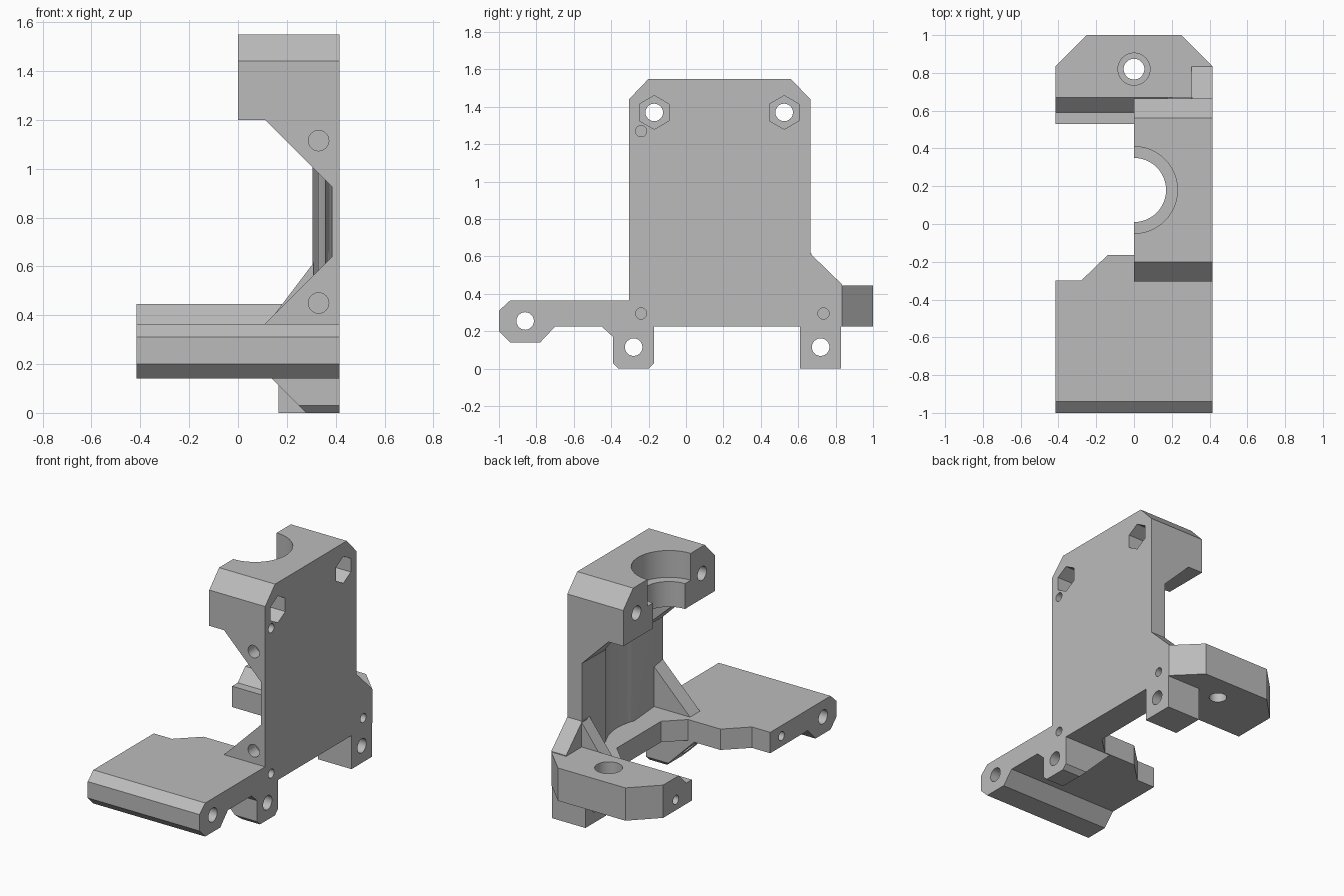
import bpy, bmesh
from math import cos, sin, pi, radians
from mathutils import Vector

if "Cube" in bpy.data.objects:
    bpy.data.objects.remove(bpy.data.objects["Cube"], do_unlink=True)

grey = bpy.data.materials.new("plain_grey")
grey.use_nodes = True
grey.diffuse_color = (0.5, 0.5, 0.5, 1)
grey.node_tree.nodes["Principled BSDF"].inputs["Base Color"].default_value = (0.5, 0.5, 0.5, 1)


def prism(name, axis, outline, lo, hi):
    """Extrude a 2D outline along an axis; the outline uses the other two axes in order."""
    def place(p, d):
        c = list(p)
        c.insert("xyz".index(axis), d)
        return Vector(c)
    bm = bmesh.new()
    face = bm.faces.new([bm.verts.new(place(p, lo)) for p in outline])
    top = bmesh.ops.extrude_face_region(bm, geom=[face])["geom"]
    move = place((0, 0), hi - lo)
    bmesh.ops.translate(bm, vec=move, verts=[v for v in top if isinstance(v, bmesh.types.BMVert)])
    bmesh.ops.recalc_face_normals(bm, faces=bm.faces)
    mesh = bpy.data.meshes.new(name)
    bm.to_mesh(mesh)
    bm.free()
    mesh.materials.append(grey)
    obj = bpy.data.objects.new(name, mesh)
    bpy.context.collection.objects.link(obj)
    return obj


def ring(u, v, r, sides=48):
    """Polygon outline; six sides give a nut shape with a corner upwards."""
    return [(u + r * sin(2 * pi * i / sides), v + r * cos(2 * pi * i / sides)) for i in range(sides)]


def cut(parts, axis, outline, lo, hi):
    cutter = prism("cutter", axis, outline, lo, hi)
    cutter.hide_render = True
    for part in parts:
        bpy.ops.object.select_all(action='DESELECT')
        bpy.context.view_layer.objects.active = part
        part.select_set(True)
        mod = part.modifiers.new("cut", 'BOOLEAN')
        mod.operation = 'DIFFERENCE'
        mod.solver = 'EXACT'
        mod.object = cutter
        bpy.ops.object.modifier_apply(modifier=mod.name)
    bpy.data.objects.remove(cutter, do_unlink=True)


SIDE = 0.415           # outer side face
FRONT, BACK = -0.305, 0.665
BORE_Y = 0.18

# Upper clamp block and the tapered side wall under it
block = prism("clamp_block", "x", [(FRONT, 1.2), (BACK, 1.2), (BACK, 1.44), (0.56, 1.55),
                                   (-0.2, 1.55), (FRONT, 1.44)], 0, SIDE)
wall = prism("side_wall", "z", [(SIDE, FRONT), (0.385, FRONT), (0.305, BACK), (SIDE, BACK)], 0.225, 1.2)

# Sloped supports above and below the opening
upper_slope = prism("upper_slope", "y", [(0.11, 1.2), (0.4, 1.2), (0.4, 0.91)], FRONT, BACK)
front_gusset = prism("front_gusset", "y", [(0.11, 0.365), (0.4, 0.365), (0.4, 0.655)], FRONT, -0.2)
rear_gusset = prism("rear_gusset", "y", [(0.12, 0.365), (0.31, 0.365), (0.31, 0.615)], 0.58, 0.67)

# Front base plate, floor strip and front foot
base = prism("front_base", "x", [(-1, 0.2), (-0.94, 0.14), (-0.78, 0.14), (-0.7, 0.225), (-0.165, 0.225),
                                 (-0.165, 0.365), (-0.94, 0.365), (-1, 0.31)], -SIDE, SIDE)
floor = prism("floor_strip", "z", [(0.0, -0.165), (0.1, -0.165), (0.22, -0.05), (0.22, 0.42), (0.11, 0.53),
                                   (SIDE, 0.53), (SIDE, -0.165)], 0.225, 0.365)
front_foot = prism("front_foot", "x", [(-0.45, 0.225), (-0.39, 0.17), (-0.39, 0.03), (-0.36, 0),
                                       (-0.2, 0), (-0.17, 0.03), (-0.17, 0.225)], 0.055, SIDE)

# Rear bracket, rib and foot
bracket = prism("rear_bracket", "z", [(-SIDE, 0.53), (-SIDE, 0.835), (-0.25, 1), (0.25, 1),
                                      (SIDE, 0.835), (SIDE, 0.53)], 0.225, 0.445)
rib = prism("rear_rib", "x", [(0.61, 0.225), (0.835, 0.225), (0.835, 0.45), (BACK, 0.615), (0.61, 0.615)],
            0.305, SIDE)
rear_foot = prism("rear_foot", "x", [(0.61, 0), (0.83, 0), (0.83, 0.225), (0.61, 0.225)], 0.165, SIDE)

# Stepped half bore and clearance cylinder
cut([block], "z", ring(0, BORE_Y, 0.17), 1.1, 1.7)
cut([block], "z", ring(0, BORE_Y, 0.23), 1.37, 1.7)
cut([wall, upper_slope], "z", ring(0, BORE_Y, 0.385, 64), 0.3, 1.25)

# Bevels on the base, foot and bracket
cut([base], "z", [(-0.5, -0.3), (-0.28, -0.3), (-0.14, -0.165), (-0.14, -0.1), (-0.5, -0.1)], 0, 1)
cut([front_foot], "y", [(0.0, 0.28), (0.28, 0), (0.28, -0.1), (0.0, -0.1)], -0.6, 0)
cut([bracket], "x", [(0.5, 0.365), (0.59, 0.365), (0.67, 0.445), (0.67, 0.6), (0.5, 0.6)], -1, 1)

# Clamp bolts with nut pockets
for y in (-0.17, 0.525):
    cut([block], "x", ring(y, 1.37, 0.047, 24), -0.1, 0.6)
    cut([block], "x", ring(y, 1.37, 0.09, 6), 0.29, 0.6)

# Cross holes through the feet and the front base
for part, y, z in ((front_foot, -0.28, 0.115), (rear_foot, 0.72, 0.115), (base, -0.86, 0.255)):
    cut([part], "x", ring(y, z, 0.047, 24), -1, 1)

# Small blind holes in the side faces
for parts, y, z in (([block], -0.24, 1.27), ([base, wall], -0.24, 0.295), ([bracket, rib], 0.735, 0.295)):
    cut(parts, "x", ring(y, z, 0.03, 20), 0.33, 0.6)
for part, y in ((base, -0.42), (bracket, 0.7)):
    cut([part], "x", ring(y, 0.295, 0.03, 20), -0.6, -0.33)

# Blind holes in the front face
for z in (1.115, 0.45):
    cut([wall, upper_slope, front_gusset], "y", ring(0.33, z, 0.042, 24), -0.5, -0.22)

# Counterbored vertical hole in the rear bracket
cut([bracket], "z", ring(0, 0.82, 0.055, 32), 0, 1)
cut([bracket], "z", ring(0, 0.82, 0.085, 32), 0.33, 1)

# Smooth the bores while keeping the edges crisp
for part in (block, wall, upper_slope, front_gusset, base, front_foot, bracket, rib, rear_foot):
    bpy.ops.object.select_all(action='DESELECT')
    bpy.context.view_layer.objects.active = part
    part.select_set(True)
    bpy.ops.object.shade_smooth_by_angle(angle=radians(25))
